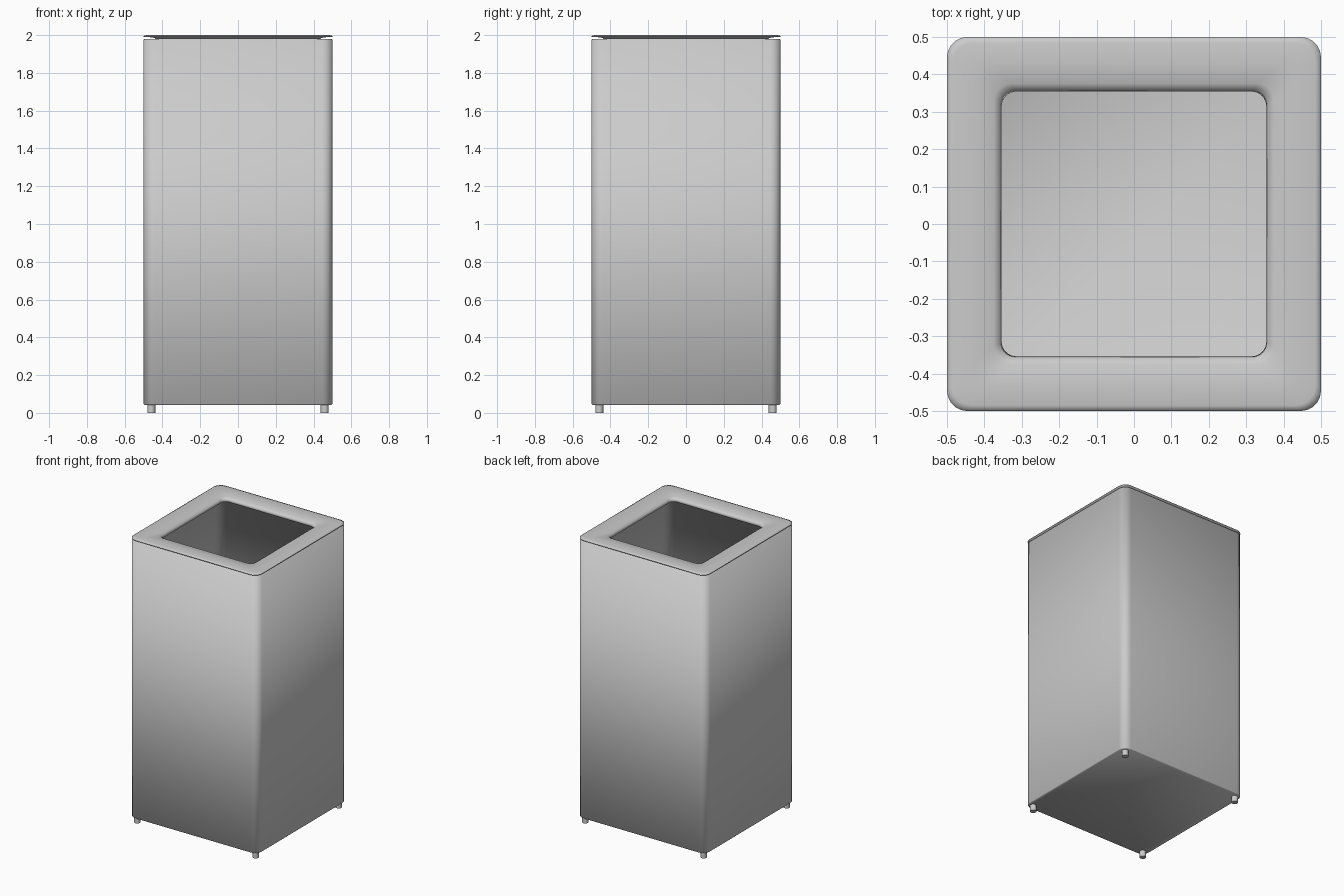
import bpy, bmesh, math

if "Cube" in bpy.data.objects:
    bpy.data.objects.remove(bpy.data.objects["Cube"])

SEG = 5  # segments per rounded corner


def ring(half, radius, z):
    """Rounded-square loop of points."""
    pts = []
    for q, (sx, sy) in enumerate([(1, 1), (-1, 1), (-1, -1), (1, -1)]):
        for i in range(SEG + 1):
            a = math.pi / 2 * (q + i / SEG)
            pts.append((sx * (half - radius) + radius * math.cos(a),
                        sy * (half - radius) + radius * math.sin(a), z))
    return pts


def loft(name, profile, cap=False, closed=False):
    """Skin a list of (half width, corner radius, z) rings."""
    bm = bmesh.new()
    loops = [[bm.verts.new(p) for p in ring(*r)] for r in profile]
    if cap:
        bm.faces.new(loops[0][::-1])
    pairs = list(zip(loops, loops[1:]))
    if closed:
        pairs.append((loops[-1], loops[0]))
    n = len(loops[0])
    for a, b in pairs:
        for i in range(n):
            j = (i + 1) % n
            bm.faces.new((a[i], a[j], b[j], b[i]))
    for f in bm.faces:
        f.smooth = True
    me = bpy.data.meshes.new(name)
    bm.to_mesh(me)
    bm.free()
    ob = bpy.data.objects.new(name, me)
    bpy.context.collection.objects.link(ob)
    return ob


# Hollow bin body with closed floor and a small inward flange at the top
loft("bin_body", [(0.494, 0.05, 0.042), (0.499, 0.055, 0.046),
                  (0.499, 0.055, 1.978), (0.43, 0.04, 1.981)], cap=True)

# Framed lid: thin outer edge, tapered underside, lip rolled into the opening
loft("lid_frame", [(0.43, 0.04, 1.981), (0.455, 0.045, 1.988),
                   (0.5, 0.055, 1.991), (0.5, 0.055, 1.996),
                   (0.485, 0.055, 2.0), (0.43, 0.05, 2.0),
                   (0.375, 0.045, 1.996), (0.358, 0.04, 1.986),
                   (0.354, 0.04, 1.97), (0.36, 0.04, 1.968)], closed=True)

# Four short feet
for sx in (-1, 1):
    for sy in (-1, 1):
        bpy.ops.mesh.primitive_cylinder_add(vertices=12, radius=0.021, depth=0.045,
                                            location=(sx * 0.459, sy * 0.459, 0.0225))
        foot = bpy.context.object
        foot.name = "%s_%s_foot" % ("back" if sy > 0 else "front",
                                    "right" if sx > 0 else "left")
        bpy.ops.object.shade_smooth_by_angle()
